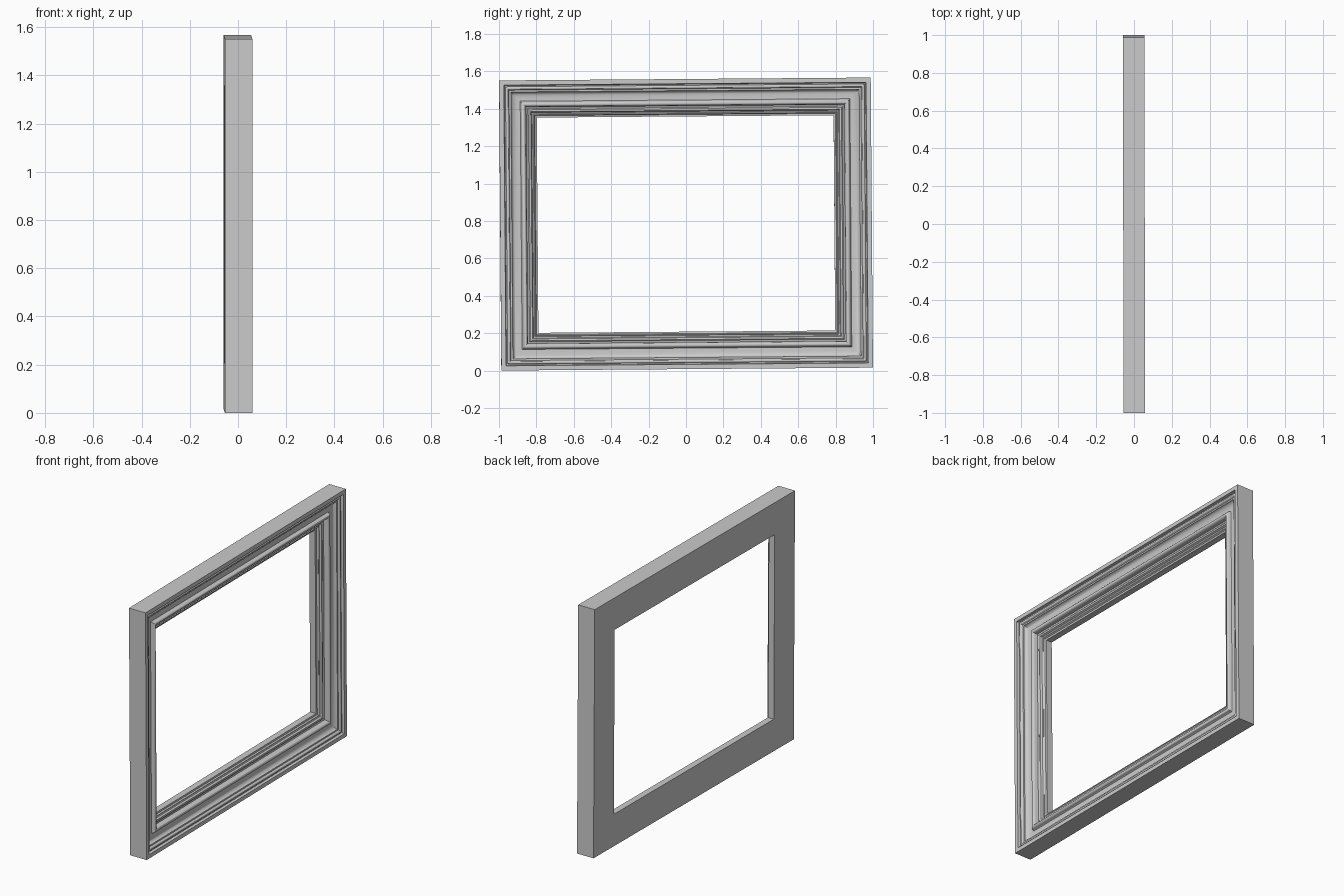
import bpy
import bmesh
import math
from mathutils import Matrix, Vector

cube = bpy.data.objects.get("Cube")
if cube:
    bpy.data.objects.remove(cube, do_unlink=True)

WIDTH, HEIGHT, DEPTH, RAIL = 1.987, 1.551, 0.114, 0.2


def arc(cx, cy, rx, ry, start, end, steps=6):
    """Points on an elliptical arc, angles in degrees."""
    angles = [math.radians(start + (end - start) * i / steps) for i in range(steps + 1)]
    return [(cx + rx * math.cos(a), cy - ry * math.sin(a)) for a in angles]


# Moulding section: (distance in from the outer edge, depth below the face)
section = [(0, 0), (0.025, 0), (0.028, 0.016), (0.034, 0.018)]
section += arc(0.042, 0.018, 0.008, 0.008, 150, 20)          # small outer bead
section += [(0.053, 0.022), (0.06, 0.022)]
section += arc(0.095, 0.022, 0.033, 0.022, 180, 270)         # shallow cove
section += [(0.112, 0.044)]
section += arc(0.128, 0.04, 0.013, 0.018, 180, 0, 8)         # main bead
section += [(0.144, 0.054), (0.152, 0.057), (0.158, 0.052),
            (0.168, 0.053), (0.173, 0.064), (0.18, 0.067),
            (0.185, 0.064), (0.19, 0.072), (RAIL, 0.074)]    # inner steps
section += [(RAIL, DEPTH), (0, DEPTH)]                       # opening wall and back

# Sweep the section round four mitred corners
bm = bmesh.new()
rings = []
for sy, sz in ((-1, -1), (1, -1), (1, 1), (-1, 1)):
    rings.append([bm.verts.new((DEPTH / 2 - dep,
                                sy * (WIDTH / 2 - d),
                                sz * (HEIGHT / 2 - d))) for d, dep in section])
n = len(section)
for k in range(4):
    a, b = rings[k], rings[(k + 1) % 4]
    for i in range(n):
        j = (i + 1) % n
        bm.faces.new((a[i], b[i], b[j], a[j]))
bmesh.ops.recalc_face_normals(bm, faces=bm.faces[:])

# Slight lean of the whole frame, then stand it on the floor
lean = Matrix.Rotation(0.0025, 4, "Z") @ Matrix.Rotation(0.0078, 4, "X")
bmesh.ops.transform(bm, matrix=lean, verts=bm.verts[:])
floor = min(v.co.z for v in bm.verts)
bmesh.ops.translate(bm, vec=Vector((0, 0, -floor)), verts=bm.verts[:])

mesh = bpy.data.meshes.new("moulded_frame")
bm.to_mesh(mesh)
bm.free()
frame = bpy.data.objects.new("moulded_frame", mesh)
bpy.context.collection.objects.link(frame)

# Plain grey finish
grey = bpy.data.materials.new("plain_grey")
grey.use_nodes = True
colour = (0.6, 0.6, 0.6, 1)
grey.diffuse_color = colour
grey.node_tree.nodes["Principled BSDF"].inputs["Base Color"].default_value = colour
mesh.materials.append(grey)

# Smooth the beads, keep the mitres and steps crisp
bpy.ops.object.select_all(action="DESELECT")
frame.select_set(True)
bpy.context.view_layer.objects.active = frame
bpy.ops.object.shade_smooth_by_angle(angle=math.radians(32))
